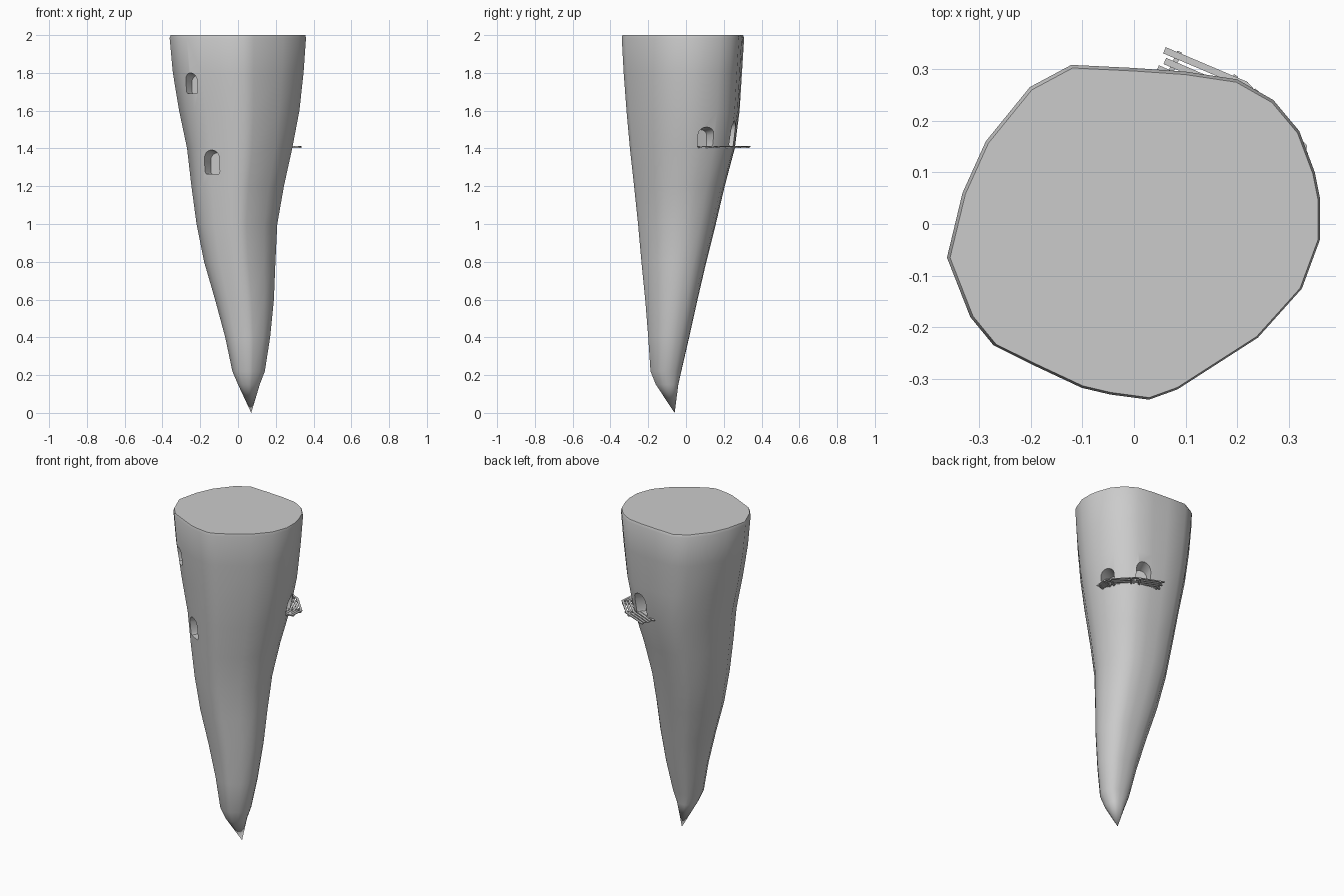
import bpy, bmesh, math
from mathutils import Vector, Matrix

if "Cube" in bpy.data.objects:
    bpy.data.objects.remove(bpy.data.objects["Cube"])

# Top outline of the rock, counter-clockwise seen from below
OUTLINE = [(-.36, -.065), (-.33, .06), (-.285, .16), (-.2, .265), (-.12, .308), (0, .302),
           (.1, .295), (.2, .28), (.27, .24), (.32, .18), (.35, .1), (.36, .05), (.36, -.03),
           (.325, -.125), (.24, -.22), (.085, -.32), (.03, -.34), (-.045, -.33), (-.1, -.317),
           (-.2, -.27), (-.27, -.235), (-.315, -.18)]
# z, left, right, front, back extents
SECTIONS = [(2.0, -.356, .356, -.336, .302), (1.985, -.362, .36, -.34, .308),
            (1.8, -.345, .347, -.33, .297), (1.6, -.312, .325, -.315, .285),
            (1.4, -.27, .287, -.297, .26), (1.2, -.247, .243, -.275, .207),
            (1.0, -.22, .208, -.254, .16), (.8, -.18, .198, -.236, .11),
            (.6, -.122, .19, -.216, .063), (.4, -.068, .17, -.2, .018),
            (.22, -.03, .142, -.188, -.024), (.15, 0, .115, -.16, -.04)]


def finish(bm, name):
    bmesh.ops.recalc_face_normals(bm, faces=bm.faces)
    me = bpy.data.meshes.new(name)
    bm.to_mesh(me)
    bm.free()
    ob = bpy.data.objects.new(name, me)
    bpy.context.collection.objects.link(ob)
    return ob


# Rock spike: outline lofted through the sections, rounder towards the tip
bm = bmesh.new()
rings = []
for z, l, r, f, b in SECTIONS:
    t = .4 * (1 - z / 2)
    ring = []
    for px, py in OUTLINE:
        u, v = px / .36, (py + .016) / .324
        k = math.hypot(u, v)
        s = 1 + (1 / k - 1) * t
        ring.append(bm.verts.new(((l + r) / 2 + u * s * (r - l) / 2,
                                  (f + b) / 2 + v * s * (b - f) / 2, z)))
    rings.append(ring)
n = len(OUTLINE)
bm.faces.new(rings[0])
for a, c in zip(rings, rings[1:]):
    for i in range(n):
        j = (i + 1) % n
        bm.faces.new((a[i], a[j], c[j], c[i]))
tip = bm.verts.new((.07, -.06, 0))
for i in range(n):
    bm.faces.new((rings[-1][i], rings[-1][(i + 1) % n], tip))
rock = finish(bm, "rock_spike")


# Arched niches cut into the rock
def niche(pos, normal, w, h, depth=.07):
    d = Vector((*normal, 0)).normalized()
    side = Vector((-d.y, d.x, 0))
    prof = [(-.42, -.5), (.42, -.5), (.5, -.4)]
    prof += [(.5 * math.cos(a * math.pi / 8), .15 + .35 * math.sin(a * math.pi / 8))
             for a in range(9)] + [(-.5, -.4)]
    bm = bmesh.new()
    loops = []
    for off, s in ((.06, 1), (-depth, .8)):
        loops.append([bm.verts.new(Vector(pos) + d * off + side * u * w * s
                                   + Vector((0, 0, v * h * s - .5 * h * (1 - s)))) for u, v in prof])
    bm.faces.new(loops[0])
    bm.faces.new(loops[1])
    for i in range(len(prof)):
        j = (i + 1) % len(prof)
        bm.faces.new((loops[0][i], loops[0][j], loops[1][j], loops[1][i]))
    cutter = finish(bm, "niche_cutter")
    cutter.hide_render = True
    mod = rock.modifiers.new("niche", 'BOOLEAN')
    mod.object, mod.operation, mod.solver = cutter, 'DIFFERENCE', 'EXACT'
    bpy.context.view_layer.objects.active = rock
    bpy.ops.object.modifier_apply(modifier=mod.name)
    bpy.data.objects.remove(cutter)


niche((-.25, -.226, 1.75), (-.5, -.85), .085, .12)
niche((-.14, -.24, 1.335), (-.45, -.89), .1, .14)
niche((.283, .105, 1.465), (.9, .42), .095, .115)
niche((.14, .255, 1.485), (.35, .93), .1, .15)

bpy.ops.object.select_all(action='DESELECT')
rock.select_set(True)
bpy.context.view_layer.objects.active = rock
bpy.ops.object.shade_smooth_by_angle(angle=math.radians(40))


# Boarded walkway around the back right side
def board(bm, p, q, w, h, z):
    p, q = Vector(p), Vector(q)
    d = q - p
    m = (Matrix.Translation(((p.x + q.x) / 2, (p.y + q.y) / 2, z))
         @ Matrix.Rotation(math.atan2(d.y, d.x), 4, 'Z')
         @ Matrix.Diagonal((d.length, w, h, 1)))
    bmesh.ops.create_cube(bm, size=1, matrix=m)


outer = [Vector(p) for p in ((.062, .335), (.215, .27), (.328, .15), (.32, .065))]
inner = [Vector(p) for p in ((.035, .265), (.165, .205), (.262, .115), (.265, .055))]
bm = bmesh.new()
for k in range(3):
    for i in range(5):
        f = i / 4
        a, b = outer[k].lerp(inner[k], f), outer[k + 1].lerp(inner[k + 1], f)
        e = (b - a) * (.03 if i % 2 else -.02)
        board(bm, a + e, b - e, .013, .005, 1.411)
    # Cross beams below the boards
    for f in (.15, .85):
        o, c = outer[k].lerp(outer[k + 1], f), inner[k].lerp(inner[k + 1], f)
        board(bm, o + (o - c) * .12, c, .01, .006, 1.4055)
finish(bm, "walkway_boards")
